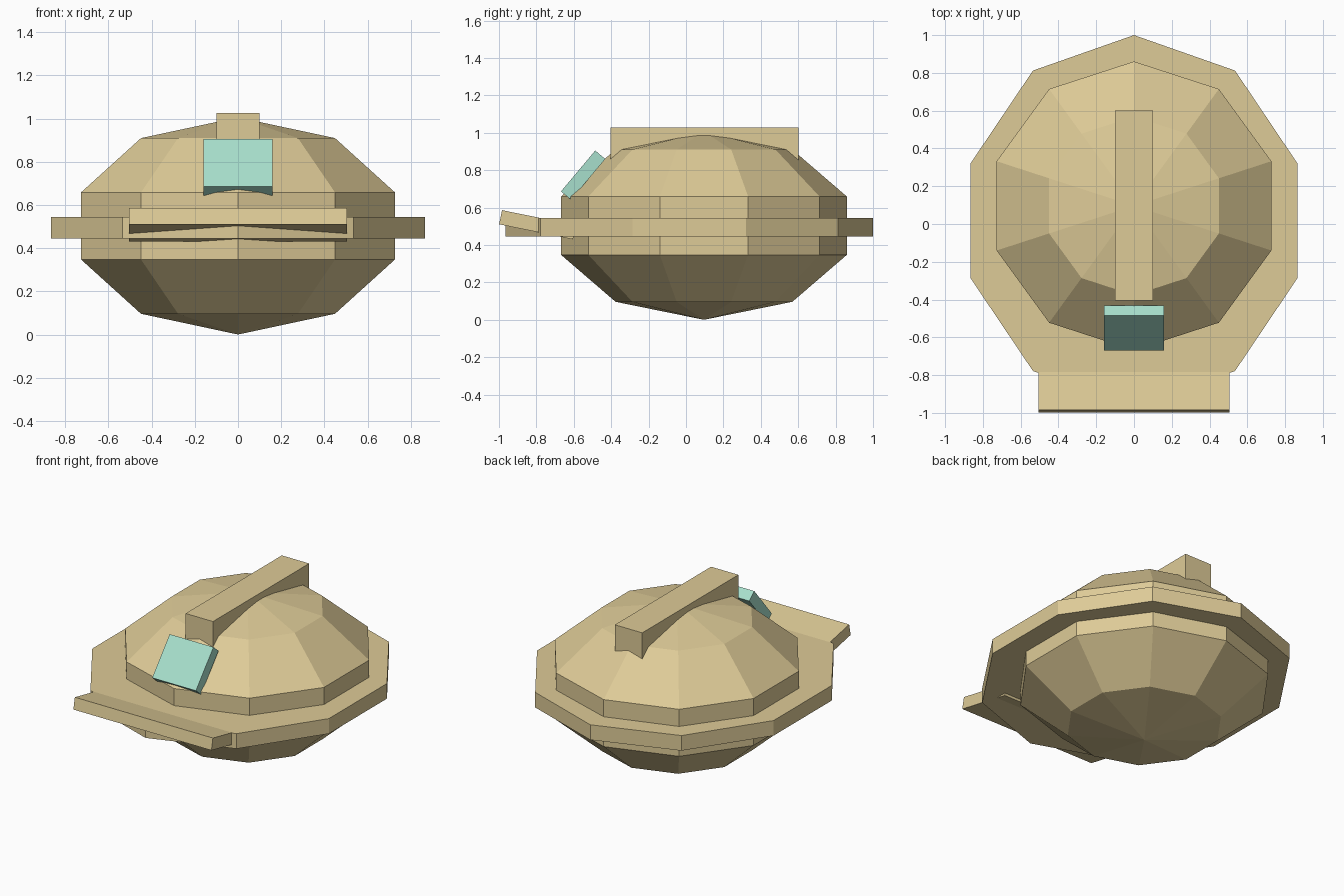
import bpy, bmesh
from math import sin, cos, pi, radians
from mathutils import Matrix

if "Cube" in bpy.data.objects:
    bpy.data.objects.remove(bpy.data.objects["Cube"], do_unlink=True)

SIDES = 10


def material(name, rgb):
    m = bpy.data.materials.new(name)
    m.use_nodes = True
    col = (*rgb, 1)
    m.diffuse_color = col
    m.node_tree.nodes["Principled BSDF"].inputs["Base Color"].default_value = col
    return m


def make(name, bm, mat):
    bmesh.ops.recalc_face_normals(bm, faces=bm.faces)
    me = bpy.data.meshes.new(name)
    bm.to_mesh(me)
    bm.free()
    me.materials.append(mat)
    ob = bpy.data.objects.new(name, me)
    bpy.context.collection.objects.link(ob)
    return ob


def box(name, size, center, tilt, mat):
    """Box tilted about the x axis, in degrees."""
    bm = bmesh.new()
    bmesh.ops.create_cube(bm, size=1)
    bm.transform(Matrix.Translation(center) @ Matrix.Rotation(radians(tilt), 4, "X")
                 @ Matrix.Diagonal((*size, 1)))
    return make(name, bm, mat)


def lathe(name, rings, center_y, mat, poles=None):
    """Ten-sided solid from (x radius, y radius, z) rings, a corner facing +y."""
    bm = bmesh.new()
    loops = []
    for rx, ry, z in rings:
        angles = [pi / 2 + 2 * pi * k / SIDES for k in range(SIDES)]
        loops.append([bm.verts.new((rx * cos(a), center_y + ry * sin(a), z)) for a in angles])
    for low, high in zip(loops, loops[1:]):
        for i in range(SIDES):
            j = (i + 1) % SIDES
            bm.faces.new((low[i], low[j], high[j], high[i]))
    for loop, end in ((loops[0], 0), (loops[-1], 1)):
        if poles:
            tip = bm.verts.new((0, center_y, poles[end]))
            for i in range(SIDES):
                bm.faces.new((loop[i], loop[(i + 1) % SIDES], tip))
        else:
            bm.faces.new(loop)
    return make(name, bm, mat)


tan = material("tan", (0.73, 0.597, 0.31))
mint = material("mint", (0.39, 0.74, 0.605))

# Faceted shell: a squashed sphere with five bands
R, H = 0.804, 0.503
steps = [pi * k / 5 for k in (4, 3, 2, 1)]
lathe("shell", [(R * sin(t), R * sin(t), H + H * cos(t)) for t in steps],
      0.096, tan, poles=(0, 2 * H))

# Flat brim, slightly longer than wide
lathe("brim", [(0.91, 0.983, z) for z in (0.445, 0.545)], 0.017, tan)

# Tilted visor plate, top crest and front badge
box("visor", (1.01, 0.403, 0.077), (0, -0.794, 0.508), -11.5, tan)
box("crest", (0.2, 1.005, 0.22), (0, 0.098, 0.917), 0, tan)
box("badge", (0.32, 0.285, 0.07), (0, -0.55, 0.773), 50, mint)
